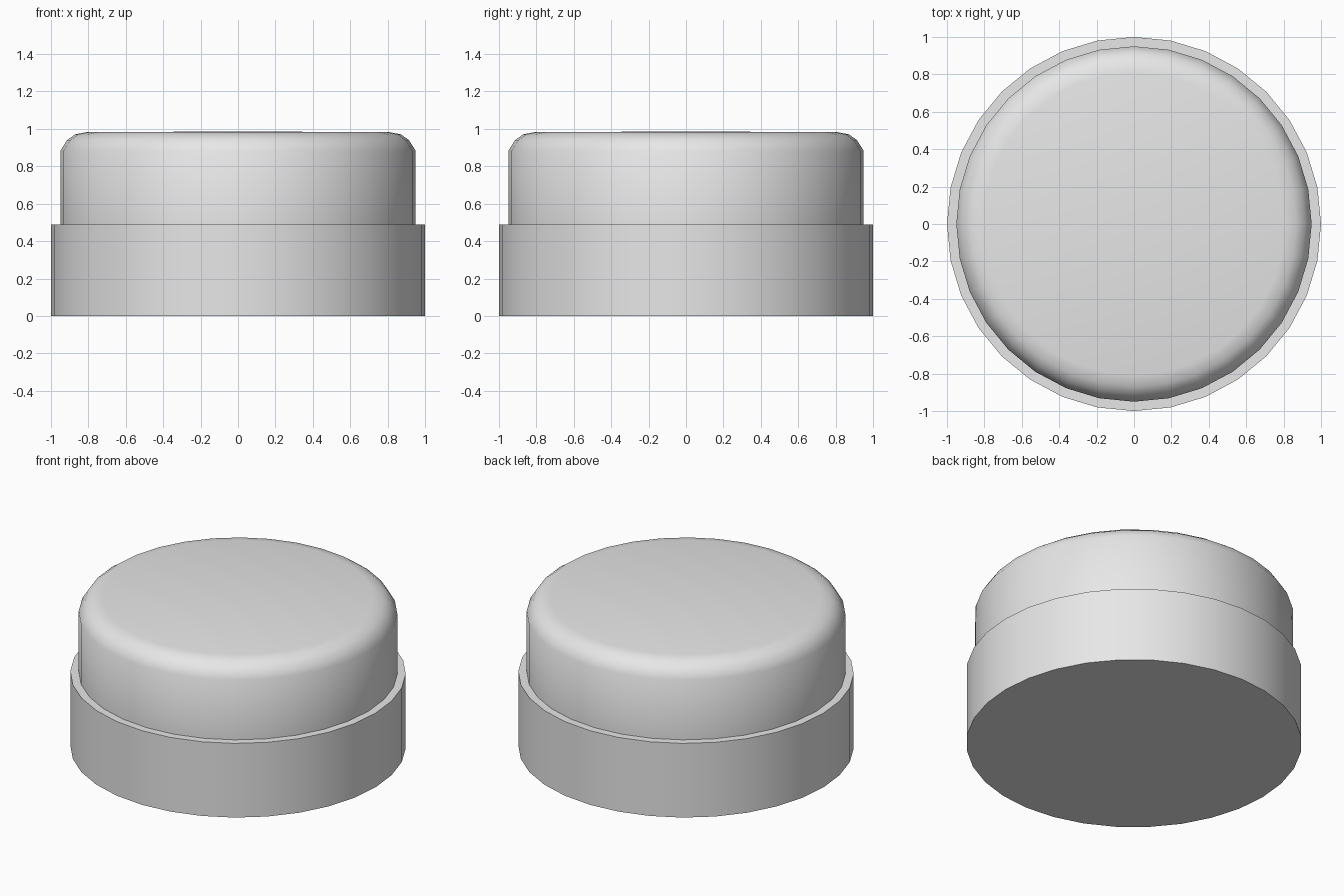
import bpy
import math

SIDES = 32

cube = bpy.data.objects.get("Cube")
if cube:
    bpy.data.objects.remove(cube, do_unlink=True)

grey = bpy.data.materials.new("light grey")
grey.use_nodes = True
colour = (0.8, 0.8, 0.8, 1.0)
grey.diffuse_color = colour
grey.node_tree.nodes["Principled BSDF"].inputs["Base Color"].default_value = colour


def lathe(name, profile, crown, smooth_angle):
    """Turn a (radius, height) profile about z and close both ends."""
    verts, faces = [], []
    for radius, height in profile:
        for i in range(SIDES):
            a = math.tau * i / SIDES
            verts.append((radius * math.cos(a), radius * math.sin(a), height))
    for ring in range(len(profile) - 1):
        low, high = ring * SIDES, (ring + 1) * SIDES
        for i in range(SIDES):
            j = (i + 1) % SIDES
            faces.append((low + i, low + j, high + j, high + i))
    faces.append(tuple(reversed(range(SIDES))))

    # Fan over the top, meeting at the crown
    last = (len(profile) - 1) * SIDES
    centre = len(verts)
    verts.append((0, 0, crown))
    for i in range(SIDES):
        faces.append((last + i, last + (i + 1) % SIDES, centre))

    mesh = bpy.data.meshes.new(name)
    mesh.from_pydata(verts, [], faces)
    mesh.materials.append(grey)
    obj = bpy.data.objects.new(name, mesh)
    bpy.context.scene.collection.objects.link(obj)
    bpy.ops.object.select_all(action="DESELECT")
    obj.select_set(True)
    bpy.context.view_layer.objects.active = obj
    bpy.ops.object.shade_smooth_by_angle(angle=math.radians(smooth_angle))
    return obj


# Wide straight-sided base
lathe("base", [(1.0, 0.0), (1.0, 0.488)], 0.488, 30)

# Narrower cap with a rounded shoulder
lathe("cap", [(0.95, 0.48), (0.95, 0.883), (0.914, 0.94),
              (0.87, 0.971), (0.807, 0.983)], 0.986, 40)
